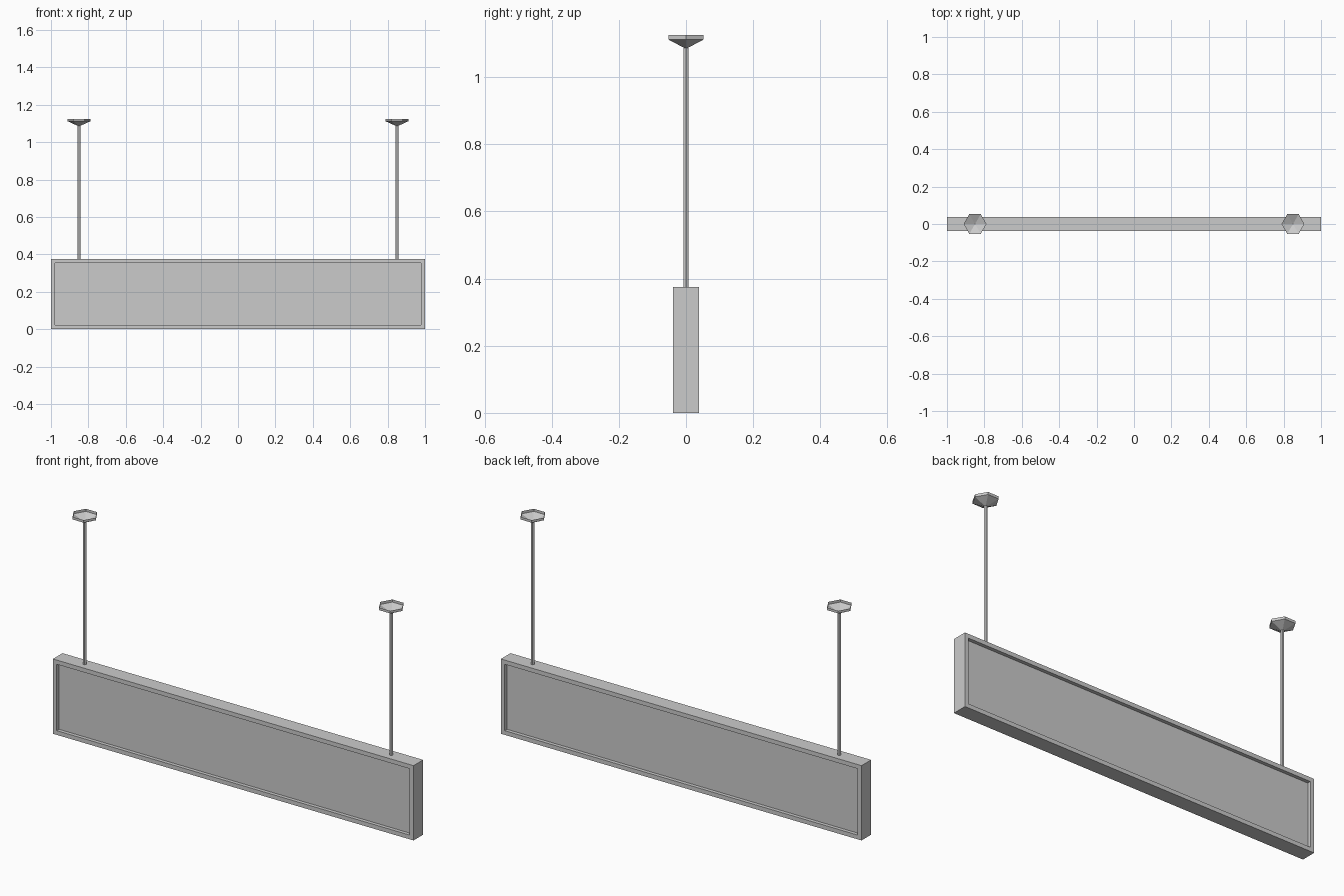
import bpy
import bmesh
from math import cos, sin, pi
from mathutils import Vector

cube = bpy.data.objects.get("Cube")
if cube:
    bpy.data.objects.remove(cube, do_unlink=True)

grey = bpy.data.materials.new("plain grey")
grey.use_nodes = True
colour = (0.6, 0.6, 0.6, 1)
grey.diffuse_color = colour
grey.node_tree.nodes["Principled BSDF"].inputs["Base Color"].default_value = colour

LENGTH, DEPTH, HEIGHT = 2.0, 0.076, 0.375
BORDER, RECESS = 0.03, 0.018
ROD_X, ROD_RADIUS, CAP_RADIUS = 0.85, 0.0085, 0.061
CAP_TIP, CAP_RIM, CEILING = 1.084, 1.112, 1.125


def finish(bm, name):
    mesh = bpy.data.meshes.new(name)
    bm.to_mesh(mesh)
    bm.free()
    mesh.materials.append(grey)
    obj = bpy.data.objects.new(name, mesh)
    bpy.context.collection.objects.link(obj)
    return obj


def hexagon(bm, x, z, radius):
    return [bm.verts.new((x + radius * cos(i * pi / 3), radius * sin(i * pi / 3), z))
            for i in range(6)]


def bridge(bm, low, high):
    for i in range(6):
        j = (i + 1) % 6
        bm.faces.new((low[i], low[j], high[j], high[i]))


# Sign box with a recessed panel on the front and back
bm = bmesh.new()
bmesh.ops.create_cube(bm, size=1)
bmesh.ops.scale(bm, vec=(LENGTH, DEPTH, HEIGHT), verts=bm.verts)
bmesh.ops.translate(bm, vec=(0, 0, HEIGHT / 2), verts=bm.verts)
bm.normal_update()
for face in [f for f in bm.faces if abs(f.normal.y) > 0.9]:
    inward = Vector((0, -RECESS if face.normal.y > 0 else RECESS, 0))
    bmesh.ops.inset_individual(bm, faces=[face], thickness=BORDER)
    panel = bmesh.ops.extrude_discrete_faces(bm, faces=[face])["faces"][0]
    bmesh.ops.translate(bm, vec=inward, verts=panel.verts)
finish(bm, "sign_box")

for side, x in (("left", ROD_X), ("right", -ROD_X)):
    # Hanging rod
    bm = bmesh.new()
    bottom = hexagon(bm, x, HEIGHT, ROD_RADIUS)
    top = hexagon(bm, x, CAP_TIP + 0.003, ROD_RADIUS)
    bridge(bm, bottom, top)
    finish(bm, side + "_rod")

    # Open ceiling cup: shallow cone with an upright rim
    bm = bmesh.new()
    tip = bm.verts.new((x, 0, CAP_TIP))
    rim = hexagon(bm, x, CAP_RIM, CAP_RADIUS)
    edge = hexagon(bm, x, CEILING, CAP_RADIUS)
    for i in range(6):
        bm.faces.new((tip, rim[(i + 1) % 6], rim[i]))
    bridge(bm, rim, edge)
    finish(bm, side + "_ceiling_cup")
